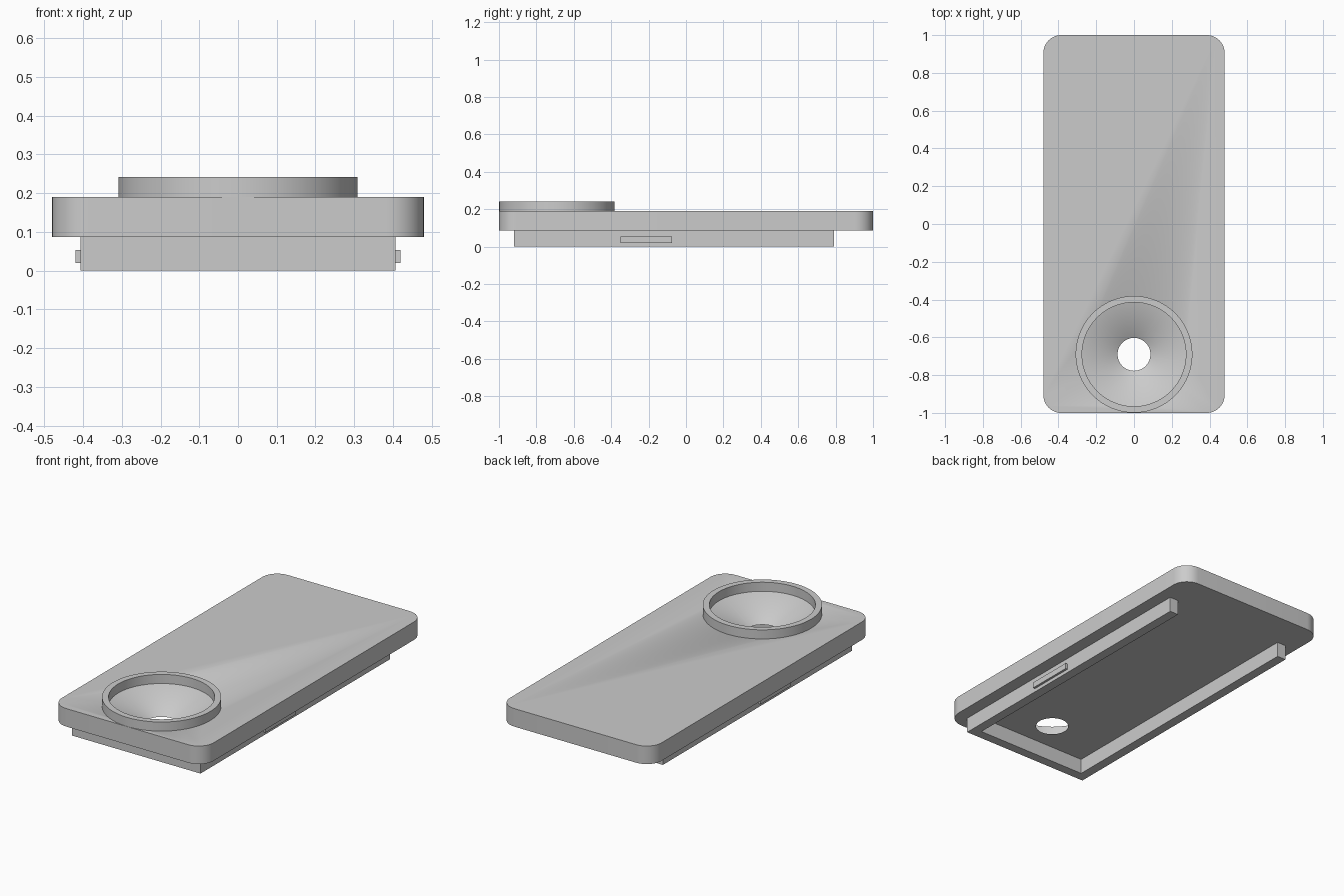
import bpy, bmesh, math
from mathutils import Matrix, Vector

if "Cube" in bpy.data.objects:
    bpy.data.objects.remove(bpy.data.objects["Cube"], do_unlink=True)

grey = bpy.data.materials.new("light_grey")
grey.use_nodes = True
colour = (0.6, 0.6, 0.6, 1)
grey.diffuse_color = colour
grey.node_tree.nodes["Principled BSDF"].inputs["Base Color"].default_value = colour

PLATE_Z, TOP_Z, RING_Z = 0.087, 0.19, 0.242
HOLE_Y = -0.69


def finish(name, bm, smooth=False):
    bmesh.ops.recalc_face_normals(bm, faces=bm.faces)
    mesh = bpy.data.meshes.new(name)
    bm.to_mesh(mesh)
    bm.free()
    mesh.materials.append(grey)
    obj = bpy.data.objects.new(name, mesh)
    bpy.context.collection.objects.link(obj)
    if smooth:
        make_smooth(obj)
    return obj


def activate(obj):
    bpy.ops.object.select_all(action="DESELECT")
    obj.select_set(True)
    bpy.context.view_layer.objects.active = obj


def make_smooth(obj):
    activate(obj)
    bpy.ops.object.shade_smooth_by_angle(angle=math.radians(30))


def box(x0, x1, y0, y1, z0, z1):
    bm = bmesh.new()
    centre = Vector((x0 + x1, y0 + y1, z0 + z1)) / 2
    size = Matrix.Diagonal((x1 - x0, y1 - y0, z1 - z0, 1))
    bmesh.ops.create_cube(bm, size=1, matrix=Matrix.Translation(centre) @ size)
    return bm


def extrude_outline(name, points, z0, z1):
    bm = bmesh.new()
    face = bm.faces.new([bm.verts.new((x, y, z0)) for x, y in points])
    geom = bmesh.ops.extrude_face_region(bm, geom=[face])["geom"]
    moved = [g for g in geom if isinstance(g, bmesh.types.BMVert)]
    bmesh.ops.translate(bm, verts=moved, vec=(0, 0, z1 - z0))
    return finish(name, bm)


# Plate with rounded vertical corners
bm = box(-0.48, 0.48, -1, 1, PLATE_Z, TOP_Z)
uprights = [e for e in bm.edges if abs(e.verts[0].co.z - e.verts[1].co.z) > 0.01]
bmesh.ops.bevel(bm, geom=uprights, offset=0.095, segments=12, profile=0.5, affect="EDGES")
plate = finish("plate", bm)

# Conical opening through the plate, cutter overshoots both faces
r_low, r_high, extra = 0.087, 0.27, 0.01
slope = (r_high - r_low) / (TOP_Z - PLATE_Z)
bm = bmesh.new()
bmesh.ops.create_cone(
    bm, cap_ends=True, segments=96,
    radius1=r_low - slope * extra, radius2=r_high + slope * extra,
    depth=TOP_Z - PLATE_Z + 2 * extra,
    matrix=Matrix.Translation((0, HOLE_Y, (TOP_Z + PLATE_Z) / 2)))
cutter = finish("cone_cutter", bm)
cutter.hide_render = True
cut = plate.modifiers.new("cone_opening", "BOOLEAN")
cut.operation, cut.solver, cut.object = "DIFFERENCE", "EXACT", cutter
activate(plate)
bpy.ops.object.modifier_apply(modifier=cut.name)
bpy.data.objects.remove(cutter, do_unlink=True)
make_smooth(plate)

# Raised ring around the opening
bm = bmesh.new()
profile = [(0.275, TOP_Z), (0.309, TOP_Z), (0.309, RING_Z), (0.275, RING_Z)]
verts = [bm.verts.new((r, HOLE_Y, z)) for r, z in profile]
edges = [bm.edges.new((verts[i], verts[i - 1])) for i in range(len(verts))]
bmesh.ops.spin(bm, geom=verts + edges, cent=(0, HOLE_Y, 0), axis=(0, 0, 1),
               angle=math.tau, steps=96)
bmesh.ops.remove_doubles(bm, verts=bm.verts, dist=0.0001)
finish("raised_ring", bm, smooth=True)

# U-shaped rail below the plate, open at the back
outer, wall, front, back = 0.407, 0.055, -0.92, 0.79
inner = outer - wall
half = [(outer, front), (outer, back), (inner, back), (inner, front + wall)]
outline = half + [(-x, y) for x, y in reversed(half)]
extrude_outline("under_rail", outline, 0, PLATE_Z)

# Grip tabs on both rail sides
for side, name in ((1, "left_tab"), (-1, "right_tab")):
    x0, x1 = sorted((side * outer, side * 0.42))
    finish(name, box(x0, x1, -0.35, -0.075, 0.02, 0.053))
